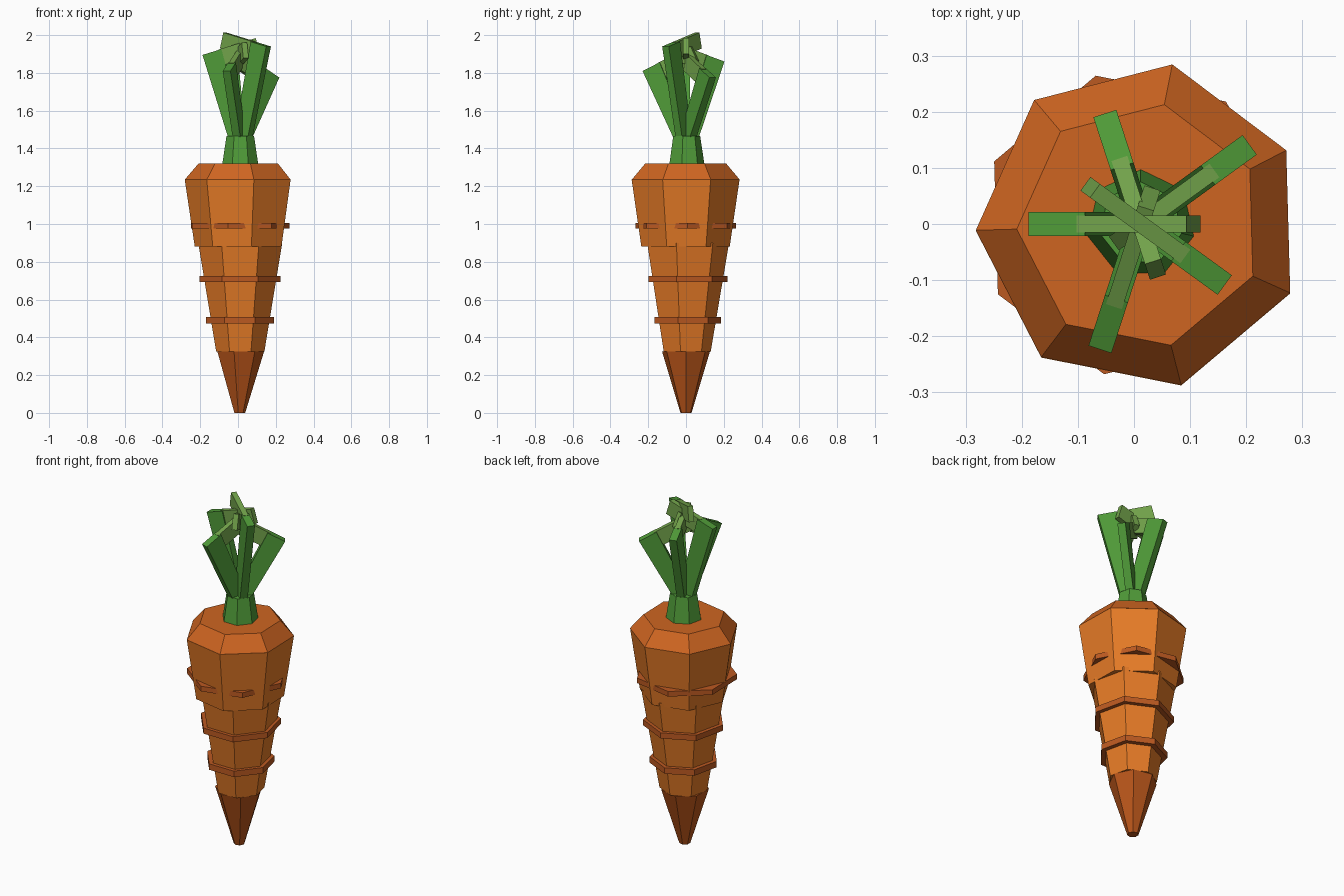
import bpy, bmesh
from math import radians, sin, cos, atan2, pi
from mathutils import Matrix

if "Cube" in bpy.data.objects:
    bpy.data.objects.remove(bpy.data.objects["Cube"])


def material(name, rgb):
    m = bpy.data.materials.new(name)
    m.diffuse_color = (*rgb, 1)
    m.use_nodes = True
    m.node_tree.nodes["Principled BSDF"].inputs["Base Color"].default_value = m.diffuse_color
    return m


body_mat = material("orange", (0.80, 0.20, 0.02))
cap_mat = material("deep_orange", (0.62, 0.13, 0.015))
tip_mat = material("burnt_orange", (0.48, 0.09, 0.01))
ring_mat = material("ring_orange", (0.50, 0.10, 0.015))
leaf_mat = material("green", (0.08, 0.33, 0.04))
curl_mat = material("light_green", (0.17, 0.37, 0.07))


def finish(name, bm, mat):
    bmesh.ops.recalc_face_normals(bm, faces=bm.faces[:])
    me = bpy.data.meshes.new(name)
    bm.to_mesh(me)
    bm.free()
    me.materials.append(mat)
    ob = bpy.data.objects.new(name, me)
    bpy.context.collection.objects.link(ob)
    return ob


def frustum(name, z0, r0, z1, r1, phase, mat, cx=0.012, cy=0.0):
    """Seven-sided cone section with a vertex at the given angle."""
    bm = bmesh.new()
    rings = []
    for z, r in ((z0, r0), (z1, r1)):
        rings.append([bm.verts.new((cx + r * cos(radians(phase) + i * 2 * pi / 7),
                                    cy + r * sin(radians(phase) + i * 2 * pi / 7), z))
                      for i in range(7)])
    low, high = rings
    bm.faces.new(low[::-1])
    bm.faces.new(high)
    for i in range(7):
        j = (i + 1) % 7
        bm.faces.new((low[i], low[j], high[j], high[i]))
    return finish(name, bm, mat)


def slab(name, outline, width, azimuth, mat):
    """Extrude an (r, z) outline to a width and turn it about the stem."""
    bm = bmesh.new()
    a = [bm.verts.new((r, -width / 2, z)) for r, z in outline]
    b = [bm.verts.new((r, width / 2, z)) for r, z in outline]
    n = len(outline)
    bm.faces.new(a)
    bm.faces.new(b[::-1])
    for i in range(n):
        j = (i + 1) % n
        bm.faces.new((a[i], b[i], b[j], a[j]))
    bm.transform(Matrix.Translation((0.012, 0, 0)) @ Matrix.Rotation(radians(azimuth), 4, 'Z'))
    return finish(name, bm, mat)


# Root sections
frustum("root_tip", 0, 0.03, 0.325, 0.13, 0, tip_mat, cx=0.008)
frustum("root_lower", 0.325, 0.131, 0.90, 0.228, -64.3, body_mat)
frustum("root_upper", 0.88, 0.24, 1.235, 0.293, 27.3, body_mat, cx=0.011, cy=-0.004)
frustum("root_shoulder", 1.235, 0.293, 1.32, 0.22, 27.3, cap_mat, cx=0.011, cy=-0.003)

# Raised growth rings
frustum("ring_top", 0.975, 0.273, 1.005, 0.273, 1.6, ring_mat, cx=0)
frustum("ring_middle", 0.692, 0.22, 0.725, 0.22, -64.3, ring_mat, cx=0.01)
frustum("ring_bottom", 0.472, 0.185, 0.507, 0.185, -64.3, ring_mat, cx=0.01)

# Leaf stem
frustum("stem", 1.30, 0.10, 1.465, 0.075, -64.3, leaf_mat)

# Leaves: azimuth, radius and height of the outer top corner
leaves = [(36, 0.24, 1.775), (108, 0.207, 1.86), (180, 0.20, 1.895),
          (252, 0.235, 1.81), (-36, 0.185, 1.94)]
for i, (az, r, z) in enumerate(leaves, 1):
    t = atan2(r - 0.065, z - 1.46)
    length = (z - 1.42) / cos(t)

    def at(along, inward):
        return (r + along * sin(t) - inward * cos(t),
                z + along * cos(t) + inward * sin(t))

    slab(f"leaf_{i}", [at(0, 0), at(0, 0.105), at(-length, 0.085), at(-length, 0)],
         0.043, az, leaf_mat)
    # Inward-folded leaf end
    slab(f"leaf_curl_{i}", [at(0.002, 0.09), at(0.002, 0.295), at(-0.085, 0.295), at(-0.085, 0.09)],
         0.03, az, curl_mat)
